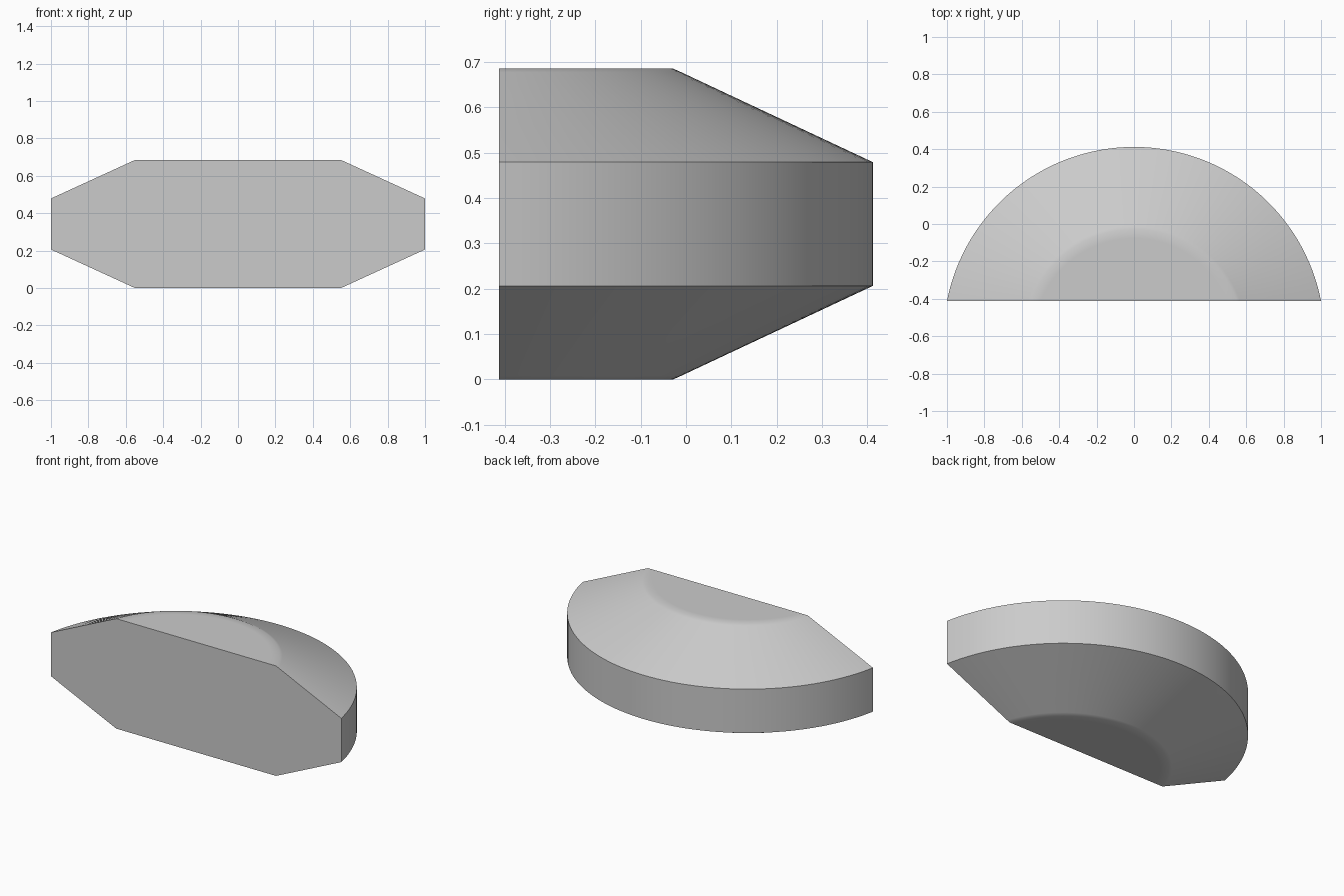
import bpy
import bmesh
from math import asin, sin, cos

cube = bpy.data.objects.get("Cube")
if cube:
    bpy.data.objects.remove(cube, do_unlink=True)

# One plain grey colour
grey = bpy.data.materials.new("light grey")
grey.use_nodes = True
colour = (0.6, 0.6, 0.6, 1)
grey.diffuse_color = colour
grey.node_tree.nodes["Principled BSDF"].inputs["Base Color"].default_value = colour

FRONT, BACK, HEIGHT = -0.412, 0.412, 0.685
SEGMENTS = 64


def arc(bm, half_width, back, z):
    """Arc from the right to the left end of the front edge, bulging to the back."""
    depth = back - FRONT
    radius = (half_width ** 2 + depth ** 2) / (2 * depth)
    centre = back - radius
    sweep = asin(half_width / radius)
    points = []
    for i in range(SEGMENTS + 1):
        a = sweep * (2 * i / SEGMENTS - 1)
        y = FRONT if i in (0, SEGMENTS) else centre + radius * cos(a)
        points.append(bm.verts.new((radius * sin(a), y, z)))
    return points


# Upper rings: flat cap, cap rim, start of the slope, outer edge
upper = [(0.50, -0.075, HEIGHT), (0.55, -0.028, HEIGHT),
         (0.568, -0.010, 0.677), (1.0, BACK, 0.479)]
lower = [(w, b, HEIGHT - z) for w, b, z in reversed(upper)]

# Loft the rings, then close the caps and the flat front
bm = bmesh.new()
rings = [arc(bm, *r) for r in upper + lower]
for a, b in zip(rings, rings[1:]):
    for i in range(SEGMENTS):
        bm.faces.new((a[i], a[i + 1], b[i + 1], b[i]))
bm.faces.new(rings[0])
bm.faces.new(rings[-1])
bm.faces.new([r[0] for r in rings] + [r[-1] for r in reversed(rings)])
bmesh.ops.recalc_face_normals(bm, faces=bm.faces)

mesh = bpy.data.meshes.new("half_round_body")
bm.to_mesh(mesh)
bm.free()
body = bpy.data.objects.new("half_round_body", mesh)
bpy.context.collection.objects.link(body)
mesh.materials.append(grey)

# Soft cap rims, crisp outer and front edges
bpy.ops.object.select_all(action="DESELECT")
body.select_set(True)
bpy.context.view_layer.objects.active = body
bpy.ops.object.shade_smooth_by_angle(angle=0.6)
